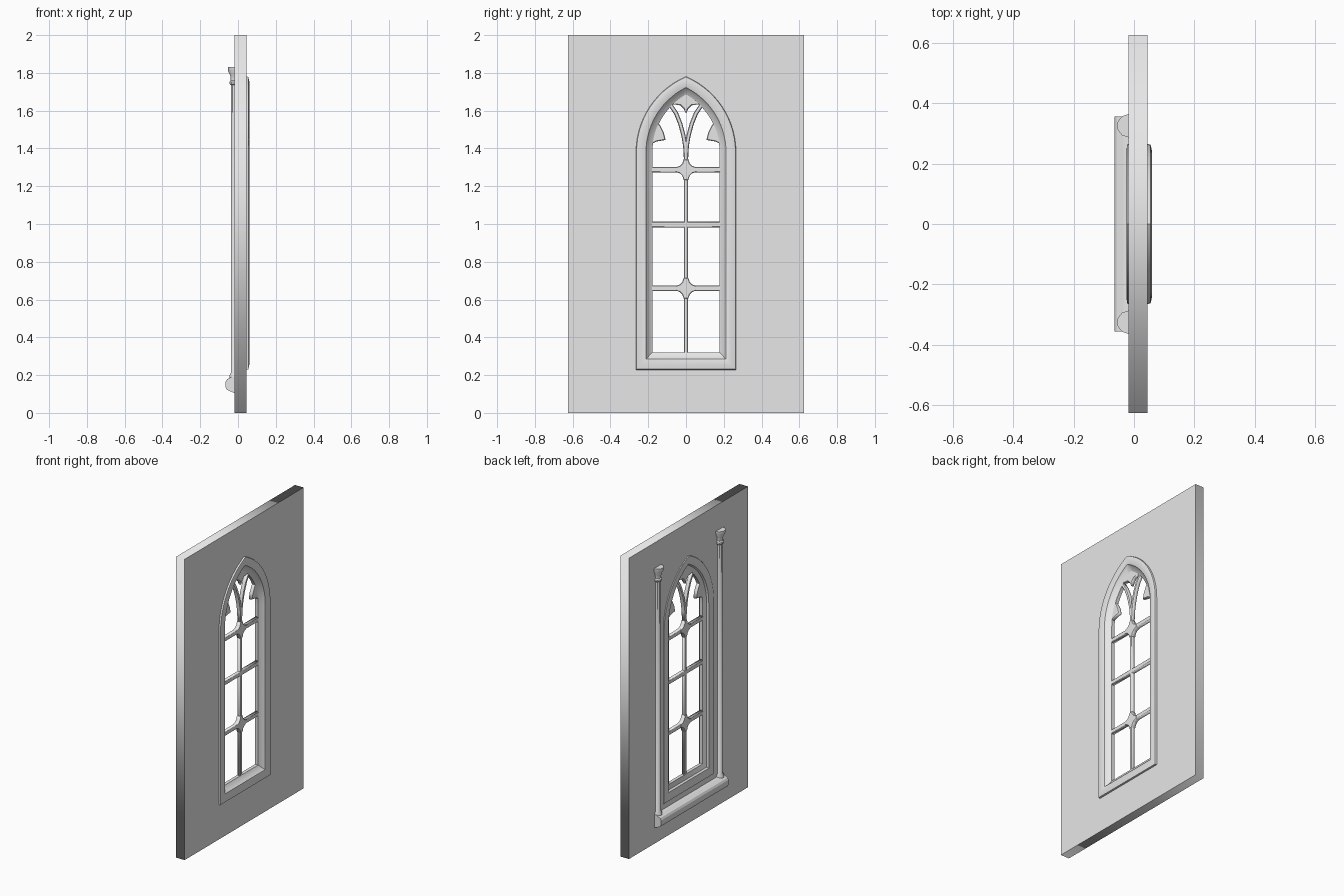
import bpy, bmesh, math

cube = bpy.data.objects.get("Cube")
if cube:
    bpy.data.objects.remove(cube, do_unlink=True)

stone = bpy.data.materials.new("grey_stone")
stone.use_nodes = True
grey = (0.8, 0.8, 0.8, 1)
stone.diffuse_color = grey
stone.node_tree.nodes["Principled BSDF"].inputs["Base Color"].default_value = grey

HALF = 0.265       # outer half width of the frame
SPRING = 1.38      # height where the arch starts
CENTRE = 0.171     # offset of the arc centres
ARC = 14


def add_object(name, mesh, smooth=False):
    obj = bpy.data.objects.new(name, mesh)
    bpy.context.collection.objects.link(obj)
    mesh.materials.clear()
    mesh.materials.append(stone)
    if smooth:
        bpy.ops.object.select_all(action='DESELECT')
        obj.select_set(True)
        bpy.context.view_layer.objects.active = obj
        bpy.ops.object.shade_smooth_by_angle(angle=math.radians(35))
    return obj


def arch(w):
    """Pointed-arch outline in (y, z) for a half width."""
    base = 0.228 + (HALF - w) * 1.06
    radius = w + CENTRE
    top = math.acos(CENTRE / radius)
    side = [(w, base)]
    for i in range(ARC + 1):
        a = top * i / ARC
        side.append((radius * math.cos(a) - CENTRE, SPRING + radius * math.sin(a)))
    return side + [(-y, z) for y, z in reversed(side[:-1])]


def sweep(name, loops, closed, smooth=False):
    """Skin a list of equal 3D loops, joining last to first or capping."""
    bm = bmesh.new()
    rings = [[bm.verts.new(p) for p in loop] for loop in loops]
    pairs = list(zip(rings, rings[1:]))
    if closed:
        pairs.append((rings[-1], rings[0]))
    else:
        bm.faces.new(rings[0])
        bm.faces.new(rings[-1])
    for a, b in pairs:
        n = len(a)
        for i in range(n):
            bm.faces.new((a[i], a[(i + 1) % n], b[(i + 1) % n], b[i]))
    bmesh.ops.recalc_face_normals(bm, faces=bm.faces)
    mesh = bpy.data.meshes.new(name)
    bm.to_mesh(mesh)
    bm.free()
    return add_object(name, mesh, smooth)


def slab(name, outlines, x_mid, half, bevel=0.0):
    """Flat plate from (y, z) outlines, with optional chamfered edges."""
    curve = bpy.data.curves.new(name, 'CURVE')
    curve.dimensions = '2D'
    curve.fill_mode = 'BOTH'
    curve.extrude = half - bevel
    curve.bevel_depth = bevel
    curve.bevel_resolution = 0
    curve.offset = -bevel
    for outline in outlines:
        spline = curve.splines.new('POLY')
        spline.points.add(len(outline) - 1)
        for point, (y, z) in zip(spline.points, outline):
            point.co = (y, z, 0, 1)
        spline.use_cyclic_u = True
    temp = bpy.data.objects.new(name + "_curve", curve)
    bpy.context.collection.objects.link(temp)
    bpy.context.view_layer.update()
    deps = bpy.context.evaluated_depsgraph_get()
    mesh = bpy.data.meshes.new_from_object(temp.evaluated_get(deps))
    bpy.data.objects.remove(temp, do_unlink=True)
    # plate plane (x, y, z) becomes (y, z, x)
    for v in mesh.vertices:
        a, b, c = v.co
        v.co = (c + x_mid, a, b)
    return add_object(name, mesh)


def strip(path, half):
    """Outline of a bar of constant width along a (y, z) path."""
    left, right = [], []
    for i, (y, z) in enumerate(path):
        y0, z0 = path[max(i - 1, 0)]
        y1, z1 = path[min(i + 1, len(path) - 1)]
        length = math.hypot(y1 - y0, z1 - z0)
        ny, nz = -(z1 - z0) / length * half, (y1 - y0) / length * half
        left.append((y + ny, z + nz))
        right.append((y - ny, z - nz))
    return left + right[::-1]


# Wall with an arched opening
wall = [(-0.625, 0), (0.625, 0), (0.625, 2), (-0.625, 2)]
slab("wall", [wall, arch(0.225)], 0.0135, 0.0315)

# Moulded frame lining the opening on both sides
profile = [(0.265, 0.044), (0.262, 0.055), (0.24, 0.06), (0.212, 0.052),
           (0.205, 0.04), (0.178, 0.024), (0.178, 0.002), (0.205, -0.008),
           (0.212, -0.019), (0.24, -0.025), (0.262, -0.023), (0.265, -0.017)]
sweep("window_frame", [[(x, y, z) for y, z in arch(w)] for w, x in profile],
      True, True)

# Mullion and transoms
BAR = dict(x_mid=0.013, half=0.012, bevel=0.004)
slab("mullion", [strip([(0, 0.3), (0, 1.38)], 0.011)], **BAR)
for i, z in enumerate((0.66, 0.997, 1.288)):
    slab(f"transom_{i + 1}", [strip([(-0.185, z), (0.185, z)], 0.015)], **BAR)

# Concave diamond bosses at two crossings
for i, z in enumerate((0.66, 1.288)):
    quarter = [(0.055, 0.012), (0.032, 0.02), (0.02, 0.032), (0.012, 0.055)]
    shape = []
    for k in range(4):
        c, s = round(math.cos(k * math.pi / 2)), round(math.sin(k * math.pi / 2))
        shape += [(c * a - s * b, z + s * a + c * b) for a, b in quarter]
    slab(f"crossing_boss_{i + 1}", [shape], 0.013, 0.014, 0.003)

# Forked tracery and cusps in the arch head
branch = [(0, 1.34), (0.004, 1.41), (0.014, 1.47), (0.03, 1.53),
          (0.052, 1.585), (0.085, 1.635)]
cusp = [(0.19, 1.42), (0.155, 1.437), (0.108, 1.445), (0.118, 1.485),
        (0.135, 1.52), (0.155, 1.545), (0.17, 1.52)]
for side, sign in (("left", 1), ("right", -1)):
    slab(f"tracery_branch_{side}",
         [strip([(sign * y, z) for y, z in branch], 0.011)], **BAR)
    slab(f"tracery_cusp_{side}", [[(sign * y, z) for y, z in cusp]], **BAR)
slab("tracery_top_cusp", [[(-0.075, 1.635), (-0.03, 1.628), (-0.012, 1.61),
                           (0, 1.585), (0.012, 1.61), (0.03, 1.628),
                           (0.075, 1.635), (0, 1.7)]], **BAR)

# Sloping sill under the window
sill = [(0.0, 0.105), (-0.02, 0.105), (-0.058, 0.122), (-0.065, 0.135),
        (-0.065, 0.165), (-0.058, 0.178), (-0.035, 0.19), (0.0, 0.198)]
sweep("sill", [[(x, y, z) for x, z in sill] for y in (-0.355, 0.355)], False)

# Half-buried columns with capitals
column = [(0.03, 0.15), (0.03, 0.198), (0.022, 0.212), (0.022, 1.735),
          (0.029, 1.742), (0.029, 1.752), (0.023, 1.76), (0.025, 1.785),
          (0.038, 1.812), (0.039, 1.83)]
for side, y0 in (("left", 0.325), ("right", -0.325)):
    rings = []
    for r, z in column:
        angles = [math.tau * (k + 0.5) / 10 for k in range(10)]
        rings.append([(-0.017 + r * math.cos(a), y0 + r * math.sin(a), z)
                      for a in angles])
    sweep(f"column_{side}", rings, False, True)
